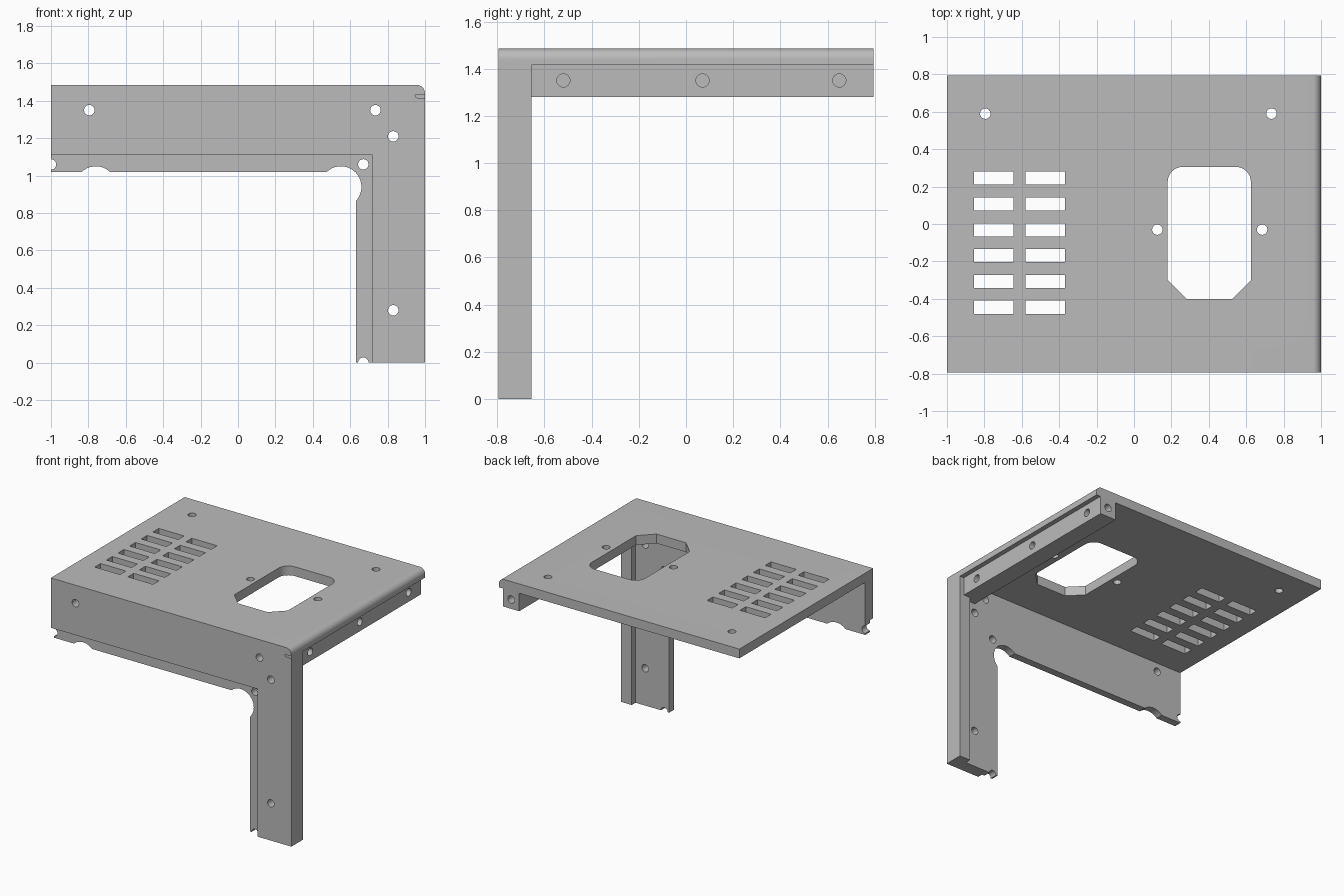
import bpy, bmesh, math

cube = bpy.data.objects.get("Cube")
if cube:
    bpy.data.objects.remove(cube, do_unlink=True)

grey = bpy.data.materials.new("plain_grey")
grey.use_nodes = True
grey.diffuse_color = (0.5, 0.5, 0.5, 1)
grey.node_tree.nodes["Principled BSDF"].inputs["Base Color"].default_value = (0.5, 0.5, 0.5, 1)


def arc(cx, cy, r, start=0, end=360, n=24):
    """Points on an arc; a full circle leaves out the repeated end point."""
    count = n if end - start == 360 else n + 1
    angles = [math.radians(start + (end - start) * i / n) for i in range(count)]
    return [(cx + r * math.cos(a), cy + r * math.sin(a)) for a in angles]


def rect(x0, x1, y0, y1):
    return [(x0, y0), (x1, y0), (x1, y1), (x0, y1)]


def solid(name, prisms):
    """One object from prisms given as (axis, outline, low, high)."""
    place = {"x": lambda a, b, d: (d, a, b),
             "y": lambda a, b, d: (a, d, b),
             "z": lambda a, b, d: (a, b, d)}
    bm = bmesh.new()
    for axis, outline, low, high in prisms:
        ends = [[bm.verts.new(place[axis](a, b, d)) for a, b in outline] for d in (low, high)]
        bm.faces.new(ends[0])
        bm.faces.new(ends[1])
        for i in range(len(outline)):
            j = (i + 1) % len(outline)
            bm.faces.new((ends[0][i], ends[0][j], ends[1][j], ends[1][i]))
    bmesh.ops.recalc_face_normals(bm, faces=bm.faces)
    mesh = bpy.data.meshes.new(name)
    bm.to_mesh(mesh)
    bm.free()
    mesh.materials.append(grey)
    obj = bpy.data.objects.new(name, mesh)
    bpy.context.collection.objects.link(obj)
    return obj


def combine(obj, other, operation):
    """Apply a boolean and drop the helper."""
    other.hide_render = True
    mod = obj.modifiers.new("boolean", "BOOLEAN")
    mod.operation = operation
    mod.solver = "EXACT"
    mod.object = other
    bpy.context.view_layer.objects.active = obj
    bpy.ops.object.modifier_apply(modifier=mod.name)
    bpy.data.objects.remove(other, do_unlink=True)


def finish(obj):
    bm = bmesh.new()
    bm.from_mesh(obj.data)
    bmesh.ops.remove_doubles(bm, verts=bm.verts, dist=0.0001)
    bmesh.ops.dissolve_limit(bm, angle_limit=0.01, verts=bm.verts, edges=bm.edges)
    bm.to_mesh(obj.data)
    bm.free()
    bpy.ops.object.select_all(action="DESELECT")
    obj.select_set(True)
    bpy.context.view_layer.objects.active = obj
    bpy.ops.object.shade_smooth_by_angle(angle=math.radians(30))


TOP, UNDER = 1.485, 1.415
FRONT, BACK = -0.795, 0.795
PANEL_BACK = -0.70
HOLE = 0.028
corner = arc(0.955, TOP - 0.045, 0.045, 0, 90, 8)

# Top plate with a rounded edge
bracket = solid("bracket", [("y", [(-1, UNDER), (1, UNDER)] + corner + [(-1, TOP)], FRONT, BACK)])

# Front panel and leg, one L shape
panel = [(-1, 1.02), (0.63, 1.02), (0.63, 0), (1, 0)] + corner + [(-1, TOP)]
combine(bracket, solid("front_panel", [("y", panel, FRONT, PANEL_BACK)]), "UNION")

# Return flange along the leg
combine(bracket, solid("leg_flange", [("z", rect(0.91, 1, FRONT, -0.655), 0, 1.43)]), "UNION")

# Step that leaves a thin lip along the panel's inner edge
combine(bracket, solid("lip_step", [("y", rect(-1.1, 0.72, -0.1, 1.11), -0.9, -0.755)]), "DIFFERENCE")

# Panel holes and round lip notches
cuts = []
for x, z in [(-0.795, 1.35), (0.735, 1.35), (0.83, 1.21), (0.83, 0.28),
             (0.67, 1.06), (-1, 1.06), (0.67, 0)]:
    cuts.append(("y", arc(x, z, HOLE), -0.9, -0.65))
for x in (-0.76, 0.55):
    cuts.append(("y", arc(x, 0.94, 0.11, n=40), -0.9, -0.65))

# Plate holes
for x, y in [(-0.795, 0.59), (0.735, 0.59), (0.125, -0.03), (0.685, -0.03)]:
    cuts.append(("z", arc(x, y, HOLE), 1.38, 1.55))

# Vent slots
for x in (-0.75, -0.475):
    for row in range(6):
        y = 0.245 - 0.138 * row
        cuts.append(("z", rect(x - 0.105, x + 0.105, y - 0.035, y + 0.035), 1.38, 1.55))

# Large opening: rounded at the back, chamfered at the front
opening = [(0.28, -0.40), (0.525, -0.40), (0.625, -0.30)]
opening += arc(0.545, 0.225, 0.08, 0, 90, 8) + arc(0.26, 0.225, 0.08, 90, 180, 8)
opening += [(0.18, -0.30)]
cuts.append(("z", opening, 1.38, 1.55))
combine(bracket, solid("hole_cutters", cuts), "DIFFERENCE")
finish(bracket)

# Square mounting bar under the plate, with blind holes
bar = solid("mounting_bar", [("y", rect(0.83, 0.965, 1.28, UNDER), PANEL_BACK, BACK)])
bar_cuts = [("x", arc(y, 1.35, HOLE), 0.88, 1.1) for y in (-0.52, 0.07, 0.65)]
bar_cuts.append(("y", arc(0.8975, 1.35, HOLE), 0.70, 0.9))
combine(bar, solid("bar_cutters", bar_cuts), "DIFFERENCE")
finish(bar)
